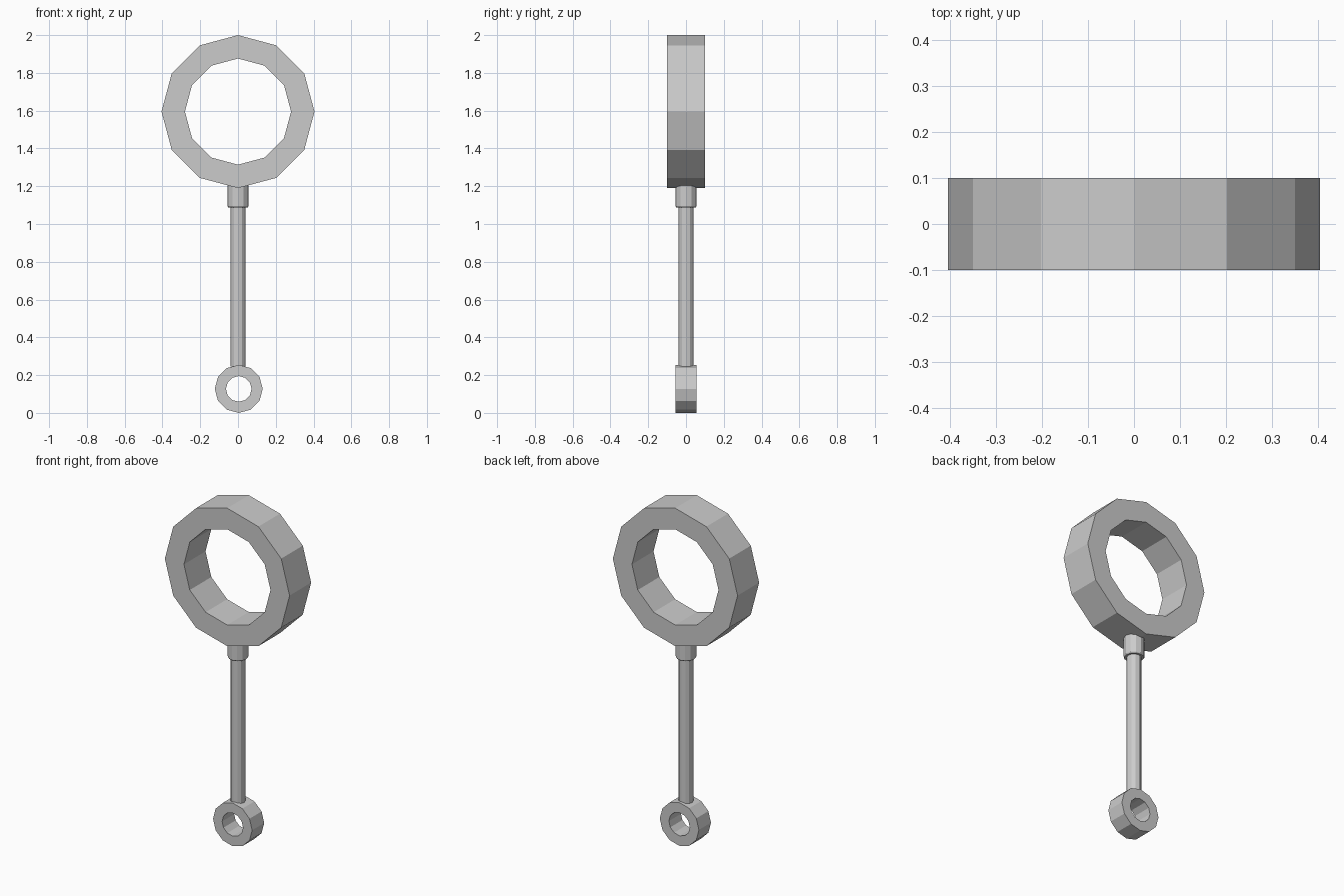
import bpy, bmesh, math

if "Cube" in bpy.data.objects:
    bpy.data.objects.remove(bpy.data.objects["Cube"])

SIDES = 12


def add_object(name, bm):
    bmesh.ops.recalc_face_normals(bm, faces=bm.faces)
    mesh = bpy.data.meshes.new(name)
    bm.to_mesh(mesh)
    bm.free()
    obj = bpy.data.objects.new(name, mesh)
    bpy.context.collection.objects.link(obj)
    return obj


def lathe(name, profile, centre, axis, closed):
    """Spin (radius, offset) points into rings round the y or z axis."""
    bm = bmesh.new()
    loops = []
    for r, h in profile:
        loop = []
        for i in range(SIDES):
            a = 2 * math.pi * i / SIDES
            u, v = r * math.cos(a), r * math.sin(a)
            p = (u, h, v) if axis == 'Y' else (u, v, h)
            loop.append(bm.verts.new([c + q for c, q in zip(centre, p)]))
        loops.append(loop)
    count = len(loops) if closed else len(loops) - 1
    for k in range(count):
        a, b = loops[k], loops[(k + 1) % len(loops)]
        for i in range(SIDES):
            j = (i + 1) % SIDES
            bm.faces.new((a[i], a[j], b[j], b[i]))
    if not closed:
        bm.faces.new(loops[0])
        bm.faces.new(loops[-1])
    return add_object(name, bm)


def ring(name, outer, inner, half_depth, x, z):
    profile = [(outer, -half_depth), (outer, half_depth),
               (inner, half_depth), (inner, -half_depth)]
    return lathe(name, profile, (x, 0, z), 'Y', True)


# Large and small twelve-sided rings
ring("large_ring", 0.405, 0.281, 0.1, 0, 1.595)
ring("small_ring", 0.127, 0.068, 0.056, 0.004, 0.127)

# Rod between the rings and the collar under the large ring
lathe("rod", [(0.04, 0.245), (0.04, 1.1)], (0, 0, 0), 'Z', False)
lathe("collar", [(0.052, 1.088), (0.056, 1.094), (0.056, 1.206)],
      (0, 0, 0), 'Z', False)
